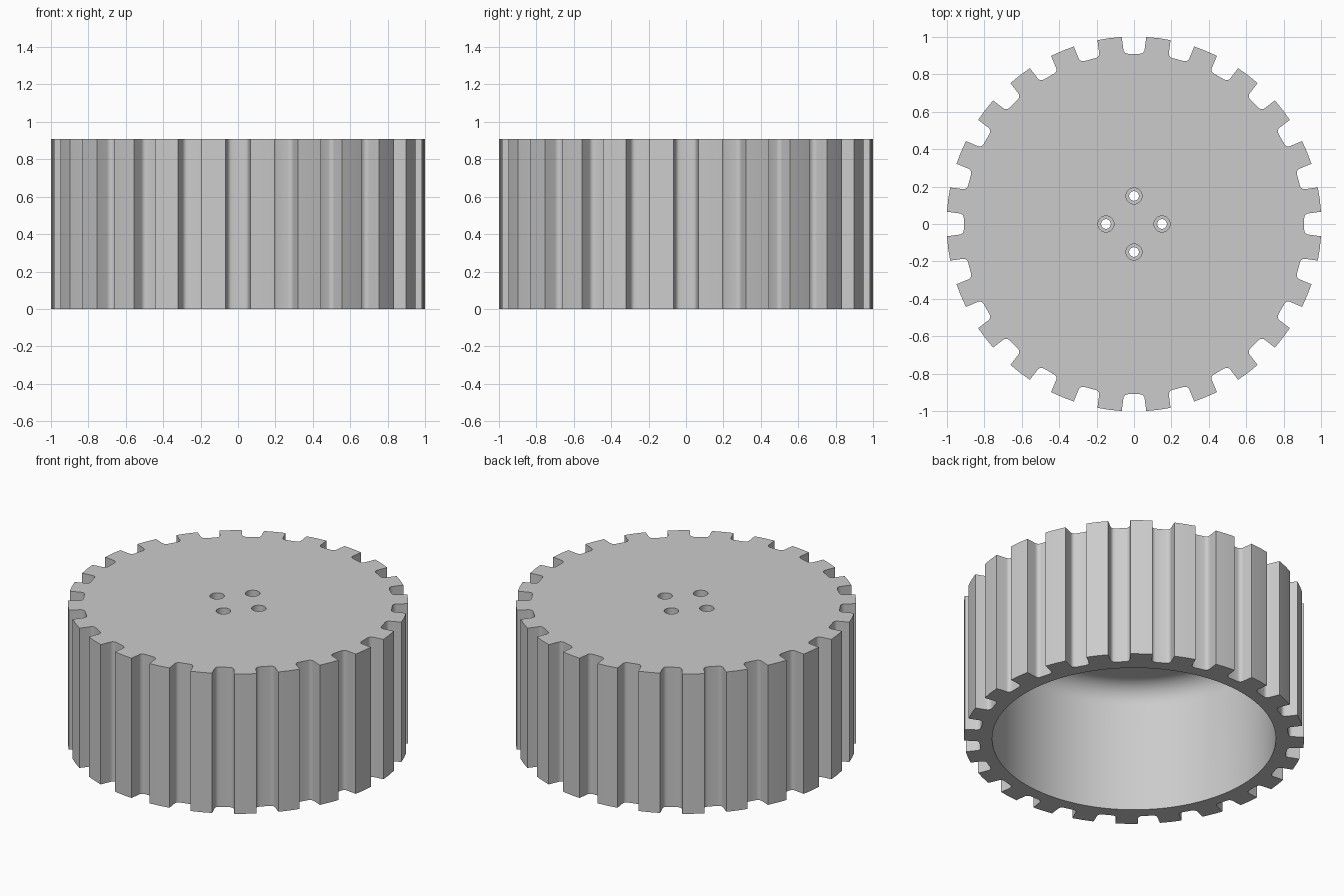
import bpy, bmesh
from math import sin, cos, pi, radians
from mathutils import Matrix, Vector

cube = bpy.data.objects.get("Cube")
if cube:
    bpy.data.objects.remove(cube, do_unlink=True)

HEIGHT = 0.908
TEETH = 24
OUTER = 1.002
BORE = 0.835
CEILING = 0.83
FILLET = 0.13

grey = bpy.data.materials.new("light_grey")
grey.use_nodes = True
colour = (0.6, 0.6, 0.6, 1)
grey.diffuse_color = colour
grey.node_tree.nodes["Principled BSDF"].inputs["Base Color"].default_value = colour


def make_object(name, bm):
    bmesh.ops.recalc_face_normals(bm, faces=bm.faces)
    mesh = bpy.data.meshes.new(name)
    bm.to_mesh(mesh)
    bm.free()
    mesh.materials.append(grey)
    obj = bpy.data.objects.new(name, mesh)
    bpy.context.collection.objects.link(obj)
    return obj


def lathe(name, profile, steps, centre=(0, 0, 0)):
    """Closed solid turned around z; the profile starts and ends on the axis."""
    bm = bmesh.new()
    verts = [bm.verts.new((r, 0, z)) for r, z in profile]
    edges = [bm.edges.new(pair) for pair in zip(verts, verts[1:])]
    bmesh.ops.spin(bm, geom=verts + edges, cent=(0, 0, 0), axis=(0, 0, 1),
                   angle=2 * pi, steps=steps, use_duplicate=False)
    bmesh.ops.remove_doubles(bm, verts=bm.verts, dist=0.0001)
    bmesh.ops.translate(bm, verts=bm.verts, vec=centre)
    return make_object(name, bm)


# Toothed outline: one rounded slot plus one tooth tip, repeated around the rim
half_slot = [(0.91, 0.0), (0.91, 0.032)]
for i in range(1, 5):
    a = radians(90 * i / 4)
    half_slot.append((0.91 + 0.025 * (1 - cos(a)), 0.032 + 0.025 * sin(a)))
edge_angle = radians(3.75)
half_slot.append((OUTER * cos(edge_angle), OUTER * sin(edge_angle)))
slot = [(x, -y) for x, y in reversed(half_slot[1:])] + half_slot[1:]
tip_angle = pi / TEETH
slot.append((OUTER * cos(tip_angle), OUTER * sin(tip_angle)))

# Wheel body: the outline extruded upwards
bm = bmesh.new()
outline = []
for k in range(TEETH):
    turn = Matrix.Rotation(2 * pi * k / TEETH, 3, 'Z')
    outline += [bm.verts.new(turn @ Vector((x, y, 0))) for x, y in slot]
base = bm.faces.new(outline)
top = bmesh.ops.extrude_face_region(bm, geom=[base], use_keep_orig=True)
bmesh.ops.translate(bm, vec=(0, 0, HEIGHT),
                    verts=[v for v in top["geom"] if isinstance(v, bmesh.types.BMVert)])
wheel = make_object("toothed_wheel", bm)

# Hollow underside with a rounded corner below the top plate
profile = [(0, -0.1), (BORE, -0.1)]
for i in range(9):
    a = radians(90 * i / 8)
    profile.append((BORE - FILLET * (1 - cos(a)), CEILING - FILLET * (1 - sin(a))))
profile.append((0, CEILING))
cutters = [lathe("bore_cutter", profile, 96)]

# Four counterbored screw holes
screw = [(0, 0.7), (0.026, 0.7), (0.026, 0.863), (0.043, 0.863), (0.043, 1), (0, 1)]
for k in range(4):
    a = k * pi / 2
    cutters.append(lathe("screw_hole_cutter", screw, 32,
                         (0.15 * cos(a), 0.15 * sin(a), 0)))

# Cut the hollow and the holes, then drop the cutters
bpy.ops.object.select_all(action='DESELECT')
bpy.context.view_layer.objects.active = wheel
wheel.select_set(True)
for cutter in cutters:
    cutter.hide_render = True
    cut = wheel.modifiers.new("cut", 'BOOLEAN')
    cut.operation = 'DIFFERENCE'
    cut.solver = 'EXACT'
    cut.object = cutter
    bpy.ops.object.modifier_apply(modifier=cut.name)
for cutter in cutters:
    bpy.data.objects.remove(cutter, do_unlink=True)

bpy.ops.object.shade_smooth_by_angle(angle=radians(30))
